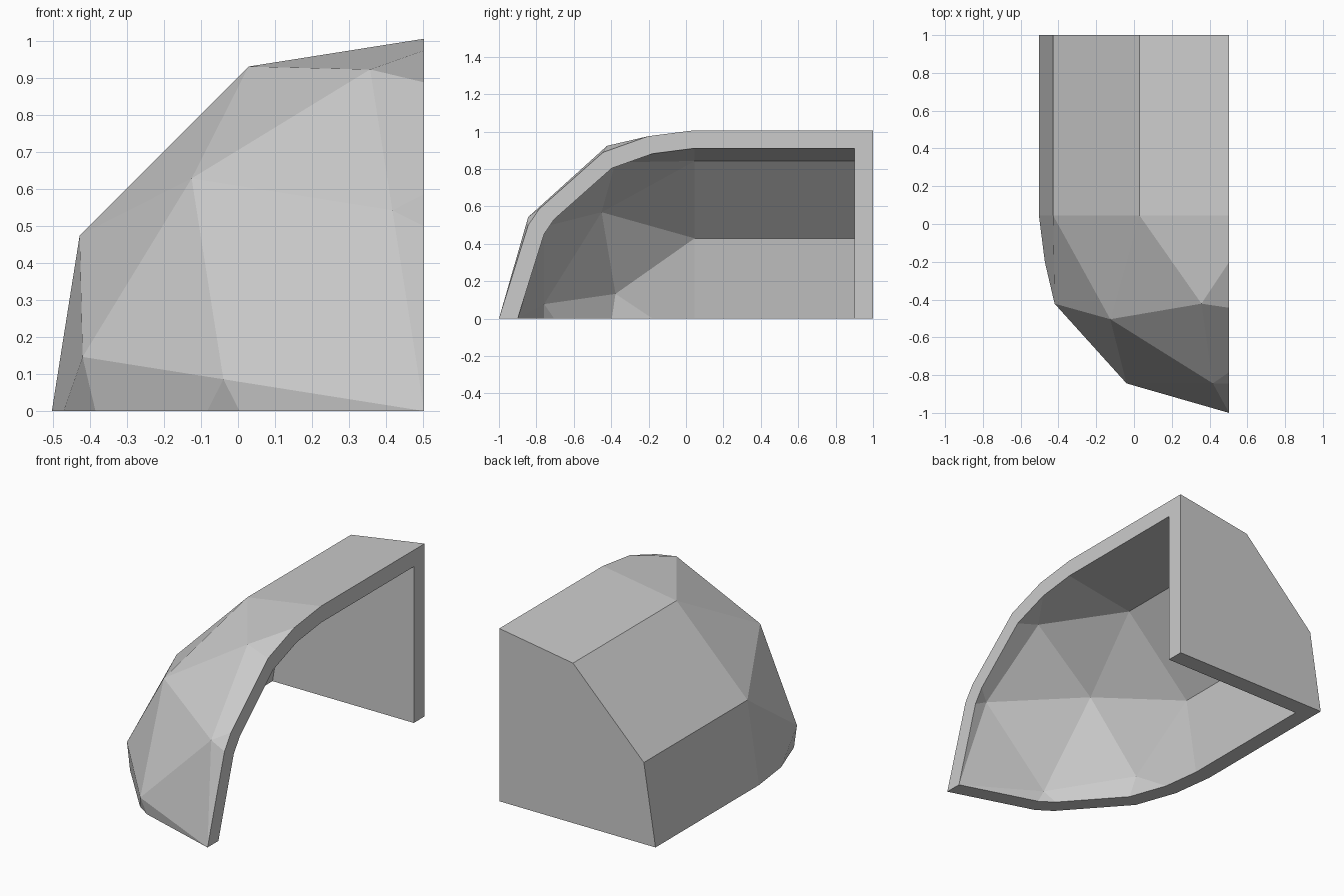
import bpy, bmesh
from math import radians
from mathutils import Matrix, Vector

if "Cube" in bpy.data.objects:
    bpy.data.objects.remove(bpy.data.objects["Cube"])

R, WALL = 1.046, 0.1          # outer radius, shell thickness
CX, CY = 0.5036, 0.046        # dome centre (z = 0); x = CX is also the open side


def domed_tube(bm, radius, back):
    """Half icosphere facing -y, its equator extended straight to y = back."""
    ball = bmesh.new()
    bmesh.ops.create_icosphere(ball, subdivisions=2, radius=radius)
    m = (Matrix.Translation((CX, CY, 0)) @ Matrix.Rotation(radians(-90), 4, 'X')
         @ Matrix.Rotation(radians(9), 4, 'Z'))
    pts = []
    for v in ball.verts:
        p = m @ v.co
        if p.y < CY + 0.01:
            pts.append(p)
            if p.y > CY - 0.01:
                pts.append(Vector((p.x, back, p.z)))
    ball.free()
    verts = [bm.verts.new(p) for p in pts]
    bmesh.ops.convex_hull(bm, input=verts)


def cut_and_cap(bm, point, normal):
    """Remove everything on the normal side and cap the section."""
    n = Vector(normal)
    geom = bm.verts[:] + bm.edges[:] + bm.faces[:]
    bmesh.ops.bisect_plane(bm, geom=geom, dist=1e-4, plane_co=point,
                           plane_no=n, clear_outer=True)
    rim = [e for e in bm.edges if e.is_boundary]
    bmesh.ops.triangle_fill(bm, edges=rim, normal=n, use_beauty=True)


bm = bmesh.new()
# outer skin and inner cavity
domed_tube(bm, R, 1.0)
domed_tube(bm, R - WALL, 1.0 - WALL)
bmesh.ops.dissolve_limit(bm, angle_limit=radians(1), verts=bm.verts[:], edges=bm.edges[:])
# open side and open underside
cut_and_cap(bm, (CX, 0, 0), (1, 0, 0))
cut_and_cap(bm, (0, 0, 0), (0, 0, -1))
bmesh.ops.recalc_face_normals(bm, faces=bm.faces[:])

mesh = bpy.data.meshes.new("domed_shell")
bm.to_mesh(mesh)
bm.free()
bpy.context.collection.objects.link(bpy.data.objects.new("domed_shell", mesh))
